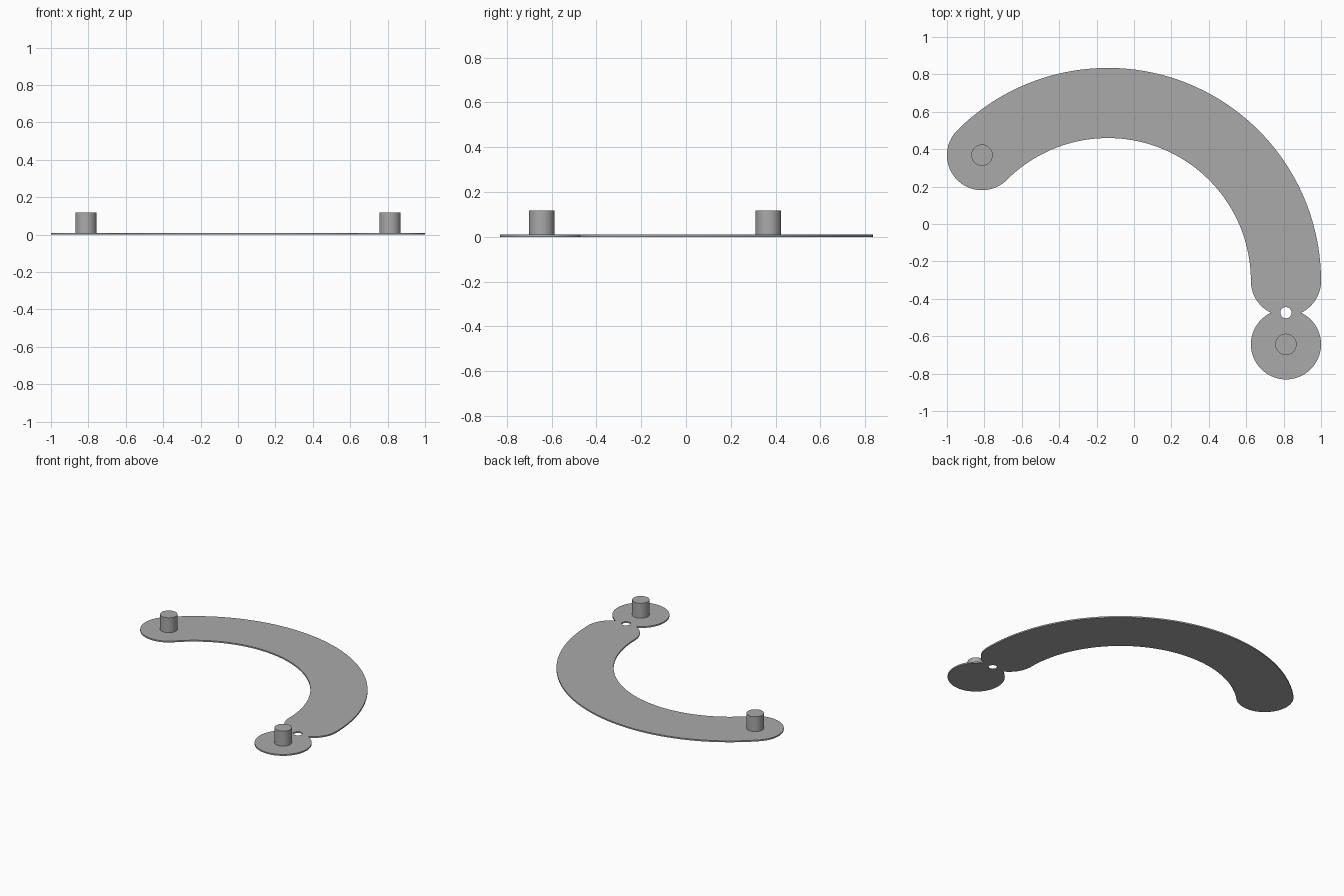
import bpy, bmesh
from math import sin, cos, pi, acos, radians

cube = bpy.data.objects.get("Cube")
if cube:
    bpy.data.objects.remove(cube, do_unlink=True)

THICK = 0.01            # plate thickness
CAP = 0.1875            # radius of the rounded ends and the end disc
SWEEP = radians(135)    # angle covered by the curved band
MID = 0.952             # centreline radius of the band
CX, CY = 0.8125 - MID, -0.305
DISC_Y = -0.6435
PEG_R, PEG_TOP = 0.057, 0.118

gray = bpy.data.materials.new("plain gray")
gray.use_nodes = True
color = (0.4, 0.4, 0.4, 1)
gray.diffuse_color = color
gray.node_tree.nodes["Principled BSDF"].inputs["Base Color"].default_value = color


def arc(cx, cy, r, start, end, steps):
    return [(cx + r * cos(start + (end - start) * i / steps),
             cy + r * sin(start + (end - start) * i / steps)) for i in range(steps + 1)]


def finish(obj):
    obj.data.materials.clear()
    obj.data.materials.append(gray)
    bpy.ops.object.select_all(action='DESELECT')
    obj.select_set(True)
    bpy.context.view_layer.objects.active = obj
    bpy.ops.object.shade_smooth_by_angle(angle=radians(30))


# Plate outline: band, round far end, narrow waist and end disc
end_x, end_y = CX + MID * cos(SWEEP), CY + MID * sin(SWEEP)
waist_y = (CY + DISC_Y) / 2
half = acos((CY - waist_y) / CAP)
outline = arc(CX, CY, MID + CAP, 0, SWEEP, 72)
outline += arc(end_x, end_y, CAP, SWEEP, SWEEP + pi, 36)[1:]
outline += arc(CX, CY, MID - CAP, SWEEP, 0, 72)[1:]
outline += arc(CX + MID, CY, CAP, pi, 1.5 * pi - half, 18)[1:]
outline += arc(CX + MID, DISC_Y, CAP, pi / 2 + half, 2.5 * pi - half, 60)[1:]
outline += arc(CX + MID, CY, CAP, 1.5 * pi + half, 2 * pi, 18)[1:-1]
hole = arc(CX + MID, waist_y, 0.03, 0, 2 * pi, 32)[:-1]

curve = bpy.data.curves.new("plate_outline", 'CURVE')
curve.dimensions = '2D'
curve.fill_mode = 'BOTH'
curve.extrude = THICK / 2
for loop in (outline, hole):
    spline = curve.splines.new('POLY')
    spline.points.add(len(loop) - 1)
    for p, (x, y) in zip(spline.points, loop):
        p.co = (x, y, 0, 1)
    spline.use_cyclic_u = True
source = bpy.data.objects.new("plate_outline", curve)
bpy.context.collection.objects.link(source)
bpy.context.view_layer.update()

# Solid plate from the outline
mesh = bpy.data.meshes.new_from_object(source.evaluated_get(bpy.context.evaluated_depsgraph_get()))
bpy.data.objects.remove(source, do_unlink=True)
bm = bmesh.new()
bm.from_mesh(mesh)
bmesh.ops.remove_doubles(bm, verts=bm.verts, dist=0.0001)
bmesh.ops.recalc_face_normals(bm, faces=bm.faces)
bmesh.ops.translate(bm, verts=bm.verts, vec=(0, 0, THICK / 2))
bm.to_mesh(mesh)
bm.free()
plate = bpy.data.objects.new("curved_plate", mesh)
bpy.context.collection.objects.link(plate)
finish(plate)

# Upright pegs at both ends
for name, x, y in (("far_peg", end_x, end_y), ("disc_peg", CX + MID, DISC_Y)):
    bottom = THICK / 2
    bpy.ops.mesh.primitive_cylinder_add(vertices=48, radius=PEG_R, depth=PEG_TOP - bottom,
                                        location=(x, y, (PEG_TOP + bottom) / 2))
    peg = bpy.context.object
    peg.name = name
    finish(peg)
